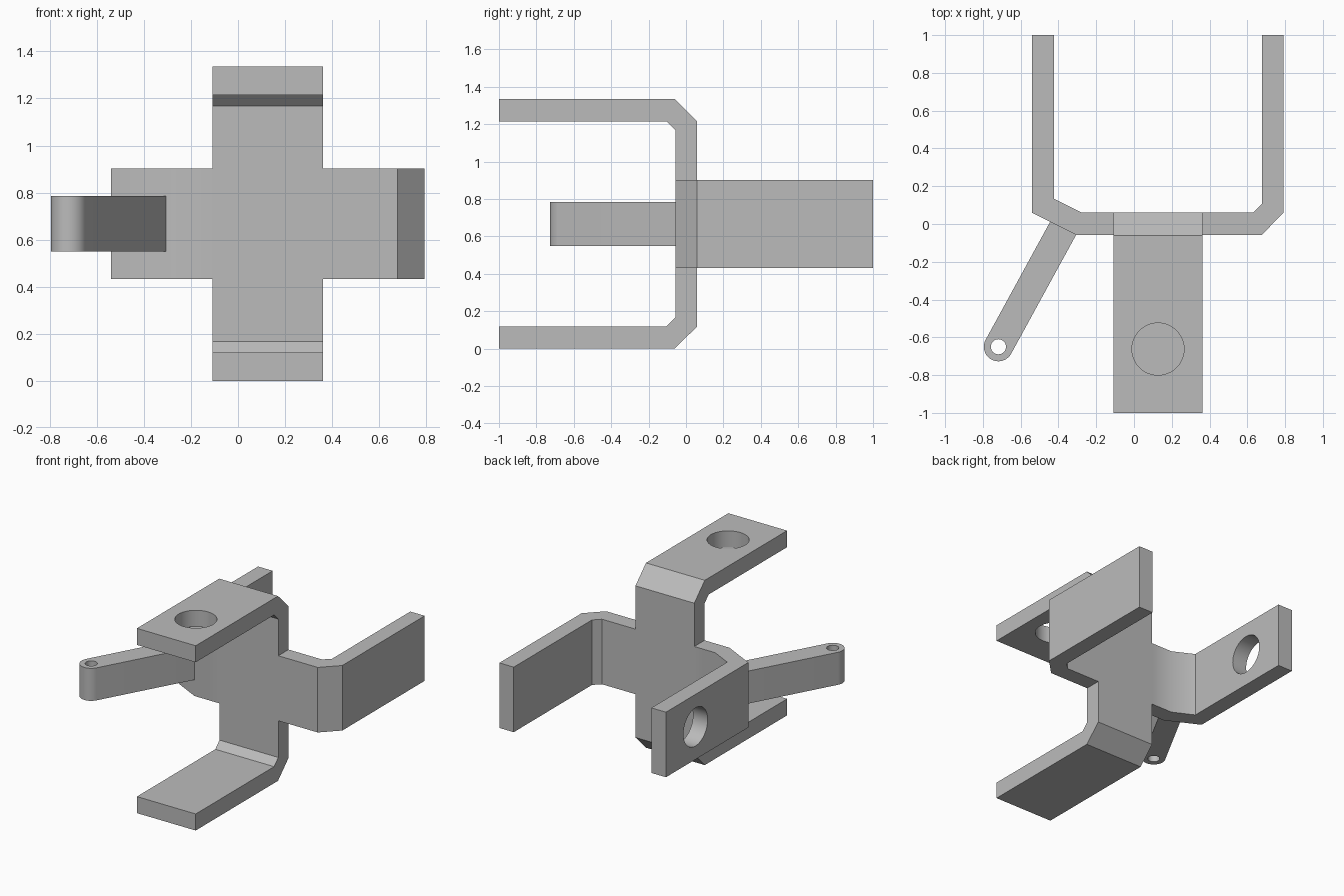
import bpy
import bmesh
import math
from mathutils import Vector, Matrix

cube = bpy.data.objects.get("Cube")
if cube:
    bpy.data.objects.remove(cube, do_unlink=True)

MID_X, MID_Z = 0.127, 0.6675      # centre of the cross
HALF = 0.235                      # half width of every strap
FRONT, BACK = -0.057, 0.06        # faces of the cross plate

grey = bpy.data.materials.new("plain grey")
grey.use_nodes = True
color = (0.5, 0.5, 0.5, 1)
grey.diffuse_color = color
grey.node_tree.nodes["Principled BSDF"].inputs["Base Color"].default_value = color


def extrude(name, points, offset):
    """Solid prism from a planar outline pushed along offset."""
    bm = bmesh.new()
    face = bm.faces.new([bm.verts.new(p) for p in points])
    moved = bmesh.ops.extrude_face_region(bm, geom=[face])["geom"]
    bmesh.ops.translate(bm, vec=offset, verts=[v for v in moved if isinstance(v, bmesh.types.BMVert)])
    bmesh.ops.recalc_face_normals(bm, faces=bm.faces)
    return add_object(name, bm)


def add_object(name, bm):
    mesh = bpy.data.meshes.new(name)
    bm.to_mesh(mesh)
    bm.free()
    mesh.materials.append(grey)
    obj = bpy.data.objects.new(name, mesh)
    bpy.context.collection.objects.link(obj)
    return obj


def combine(target, other, operation):
    """Apply a boolean and discard the helper."""
    bpy.ops.object.select_all(action="DESELECT")
    bpy.context.view_layer.objects.active = target
    target.select_set(True)
    mod = target.modifiers.new("combine", "BOOLEAN")
    mod.operation, mod.solver, mod.object = operation, "EXACT", other
    bpy.ops.object.modifier_apply(modifier=mod.name)
    bpy.data.objects.remove(other, do_unlink=True)


def drill(target, centre, radius, axis="Z", sides=48):
    bm = bmesh.new()
    turn = Matrix.Rotation(math.pi / 2, 4, "Y") if axis == "X" else Matrix()
    bmesh.ops.create_cone(bm, cap_ends=True, segments=sides, radius1=radius, radius2=radius,
                          depth=0.5, matrix=Matrix.Translation(centre) @ turn)
    cutter = add_object("hole_cutter", bm)
    cutter.hide_render = True
    combine(target, cutter, "DIFFERENCE")


# Rear fork: side arms reaching back, the right one with a wide bend
fork_outline = [(-0.54, 1), (-0.54, 0.06), (-0.308, FRONT), (0.677, FRONT), (0.792, 0.06), (0.792, 1),
                (0.677, 1), (0.677, 0.107), (0.63, BACK), (-0.275, BACK), (-0.423, 0.134), (-0.423, 1)]
yoke = extrude("cross_yoke", [(x, y, MID_Z - HALF) for x, y in fork_outline], (0, 0, 2 * HALF))

# Front fork: upper and lower arms reaching forward, mirrored about mid height
half_outline = [(-1, 0.6675), (-0.06, 0.6675), (BACK, 0.548), (BACK, -0.548), (-0.06, -0.6675), (-1, -0.6675)]
inner = [(-1, -0.548), (-0.105, -0.548), (FRONT, -0.5), (FRONT, 0.5), (-0.105, 0.548), (-1, 0.548)]
front_fork = extrude("front_fork", [(MID_X - HALF, y, MID_Z + z) for y, z in half_outline + inner],
                     (2 * HALF, 0, 0))
combine(yoke, front_fork, "UNION")

# Round holes in the upper arm and the right arm
drill(yoke, (MID_X, -0.662, 1.275), 0.138)
drill(yoke, (-0.48, 0.662, MID_Z), 0.138, "X")

# Slanted lever with a rounded, drilled tip
pivot, root, radius = Vector((-0.718, -0.65, 0.55)), Vector((-0.36, 0.005, 0.55)), 0.077
along = (root - pivot).normalized()
side = Vector((along.y, -along.x, 0))
tip = [pivot + radius * (math.cos(a) * side - math.sin(a) * along)
       for a in (math.pi * i / 20 for i in range(21))]
lever = extrude("side_lever", tip + [root - radius * side, root + radius * side], (0, 0, 0.235))
drill(lever, pivot + Vector((0, 0, 0.12)), 0.04, sides=32)

# Shallow bends stay smooth, corners stay sharp
bpy.ops.object.select_all(action="DESELECT")
for obj in (yoke, lever):
    obj.select_set(True)
bpy.context.view_layer.objects.active = yoke
bpy.ops.object.shade_smooth_by_angle(angle=math.radians(30))
